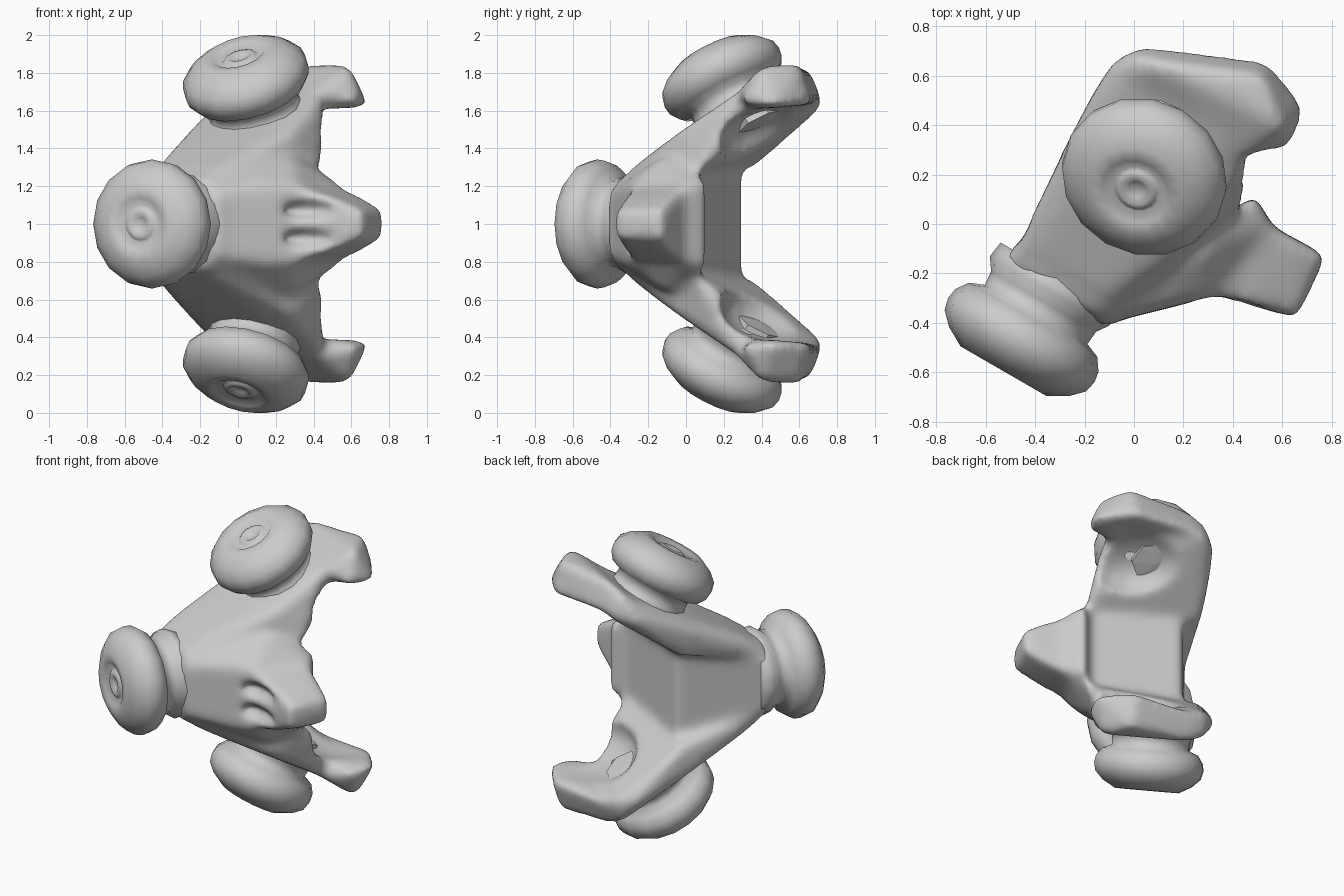
import bpy, bmesh, math
from mathutils import Vector, Matrix

cube = bpy.data.objects.get("Cube")
if cube:
    bpy.data.objects.remove(cube)

grey = bpy.data.materials.new("plain_grey")
grey.use_nodes = True
grey.diffuse_color = (0.6, 0.6, 0.6, 1)
grey.node_tree.nodes["Principled BSDF"].inputs["Base Color"].default_value = (0.6, 0.6, 0.6, 1)

# Local frame: u runs to the front knob, v to the side finger, height is from the middle
C, S = math.cos(math.radians(60)), math.sin(math.radians(60))
FRAME = Matrix(((-C, S, 0, 0), (-S, -C, 0, 0), (0, 0, 1, 1), (0, 0, 0, 1)))


def make_object(name, bm):
    bmesh.ops.recalc_face_normals(bm, faces=bm.faces)
    for f in bm.faces:
        f.smooth = True
    mesh = bpy.data.meshes.new(name)
    bm.to_mesh(mesh)
    bm.free()
    mesh.materials.append(grey)
    obj = bpy.data.objects.new(name, mesh)
    obj.matrix_world = FRAME
    bpy.context.scene.collection.objects.link(obj)
    return obj


def hull(bm, points):
    verts = [bm.verts.new(p) for p in points]
    res = bmesh.ops.convex_hull(bm, input=verts)
    loose = [g for g in res["geom_interior"] if isinstance(g, bmesh.types.BMVert)]
    bmesh.ops.delete(bm, geom=loose, context="VERTS")


def flip(points, s):
    return [(u, v, z * s) for u, v, z in points]


def both(points):
    return points + flip(points, -1)


# Body: core block, side finger (base and tip), mirrored arms with end pads
core = [(.41, -.39, .15), (.42, .12, .15), (.4, -.28, .25), (.4, .02, .24),
        (-.2, -.27, .3), (-.24, .3, .3), (-.1, -.29, .46), (-.1, .26, .46)]
finger_base = [(.41, .1, .17), (.2, .28, .23), (-.05, .3, .37), (-.35, .36, .24),
               (.1, .42, .2), (-.28, .48, .2)]
finger_tip = [(.1, .4, .2), (-.27, .45, .21), (-.28, .74, .07), (.0, .76, .07),
              (-.27, .6, .15), (.04, .6, .14)]
arm = [(.4, -.36, .18), (.38, .07, .18), (.3, -.32, .3), (.3, .06, .3),
       (-.2, -.39, .3), (-.28, .35, .28), (-.1, -.4, .45), (-.1, .27, .48),
       (-.4, -.4, .6), (-.42, .27, .67), (-.6, -.33, .77), (-.6, .17, .8),
       (-.4, .3, .5), (-.65, -.33, .62), (-.52, -.42, .61), (-.6, .15, .6)]
pad = [(-.5, -.34, .72), (-.61, -.26, .82), (-.78, .15, .85), (-.64, .32, .84),
       (-.44, .24, .7), (-.67, -.29, .64), (-.85, .14, .63), (-.76, .37, .62),
       (-.59, .41, .64), (-.52, .2, .6)]
bm = bmesh.new()
for part in (core, finger_base, finger_tip):
    hull(bm, both(part))
for s in (1, -1):
    hull(bm, flip(arm, s))
    hull(bm, flip(pad, s))
body = make_object("body", bm)


# Pockets under the pads and grooves in the finger
def ball(bm, centre, radii):
    m = Matrix.Translation(centre) @ Matrix.Diagonal((*radii, 1))
    bmesh.ops.create_uvsphere(bm, u_segments=20, v_segments=12, radius=1, matrix=m)


bm = bmesh.new()
for s in (1, -1):
    ball(bm, (-.66, .1, .43 * s), (.34, .36, .2))
    ball(bm, (.1, .52, .075 * s), (.09, .2, .05))
cutter = make_object("pocket_cutter", bm)
cutter.hide_render = True
cutter.hide_viewport = True


def remesh(obj, size):
    mod = obj.modifiers.new("Remesh", "REMESH")
    mod.mode = "VOXEL"
    mod.voxel_size = size
    mod.use_smooth_shade = True


remesh(body, .025)
cut = body.modifiers.new("Pockets", "BOOLEAN")
cut.operation = "DIFFERENCE"
cut.object = cutter
cut.solver = "EXACT"
remesh(body, .022)
soft = body.modifiers.new("Soften", "SMOOTH")
soft.factor = .5
soft.iterations = 18


# Knobs: turned profile (radius, distance along the axis from the rim)
PROFILE = [(0, -.3), (.27, -.3), (.28, -.23), (.245, -.18), (.24, -.12), (.3, -.095),
           (.335, -.045), (.342, 0), (.33, .05), (.28, .1), (.2, .145), (.14, .14),
           (.1, .11), (.085, .125), (.06, .135), (.035, .115), (0, .11)]


def lathe(name, profile, centre, axis, sides):
    bm = bmesh.new()
    verts = [bm.verts.new((r, 0, t)) for r, t in profile]
    edges = [bm.edges.new(p) for p in zip(verts, verts[1:])]
    bmesh.ops.spin(bm, geom=verts + edges, cent=(0, 0, 0), axis=(0, 0, 1),
                   angle=math.tau, steps=sides)
    bmesh.ops.remove_doubles(bm, verts=bm.verts, dist=.0005)
    turn = Vector(axis).to_track_quat("Z", "Y").to_matrix().to_4x4()
    bm.transform(Matrix.Translation(centre) @ turn)
    return make_object(name, bm)


lathe("front_knob", PROFILE, (.635, -.16, 0), (1, 0, 0), 16)
PIN = [(0, -.33), (.14, -.32), (.14, -.15), (0, -.15)]
for name, s in (("upper", 1), ("lower", -1)):
    axis = (C, 0, S * s)
    lathe(name + "_knob", PROFILE, (-.185, -.06, .775 * s), axis, 16)
    pin = lathe(name + "_pin", PIN, (-.27, -.05, .81 * s), axis, 7)
    for f in pin.data.polygons:
        f.use_smooth = False
